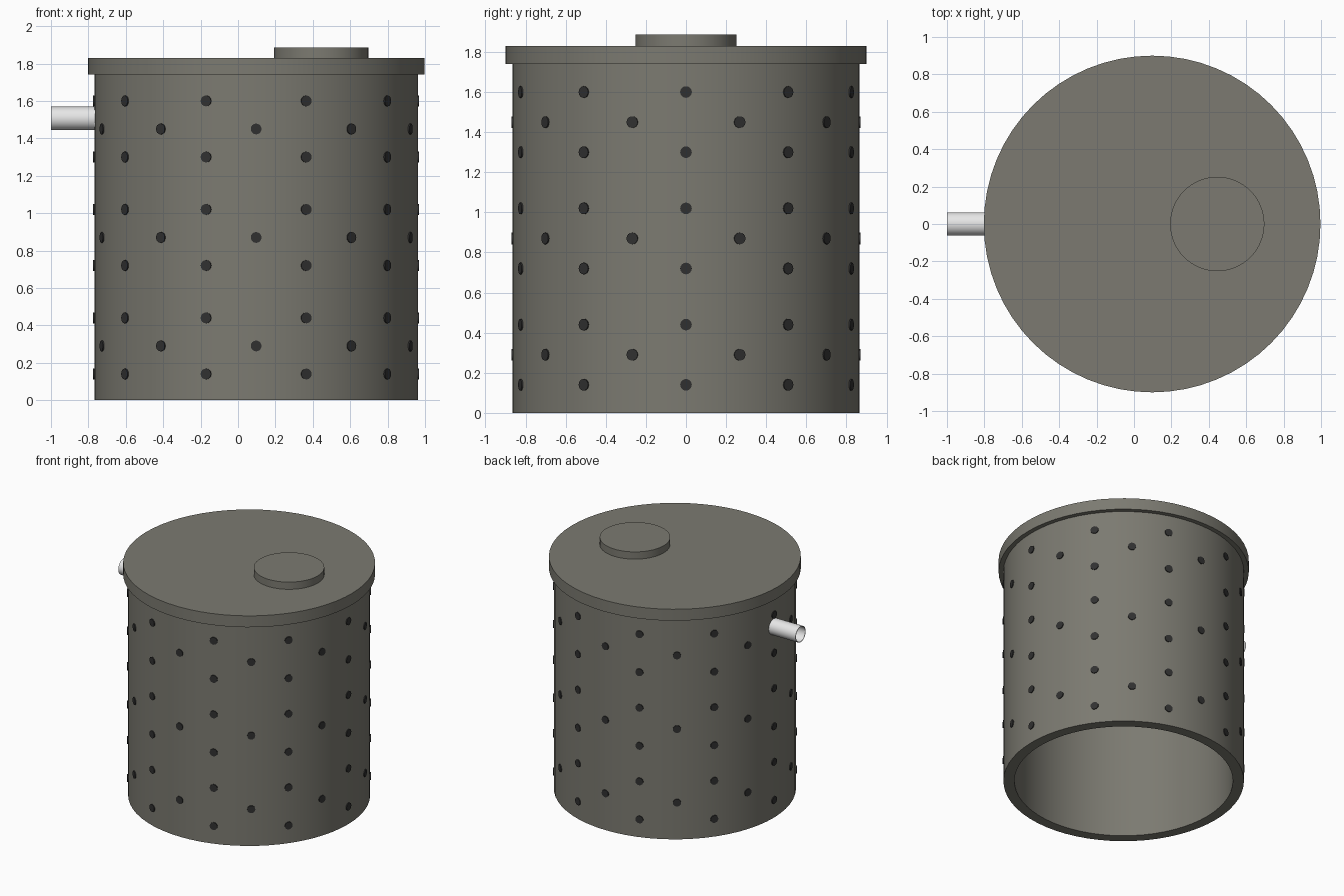
import bpy, bmesh, math
from mathutils import Matrix, Vector

if "Cube" in bpy.data.objects:
    bpy.data.objects.remove(bpy.data.objects["Cube"], do_unlink=True)

CX = 0.097           # tank axis
R_OUT, R_IN = 0.865, 0.786


def material(name, rgb):
    m = bpy.data.materials.new(name)
    m.use_nodes = True
    m.diffuse_color = (*rgb, 1)
    bsdf = next(n for n in m.node_tree.nodes if n.type == 'BSDF_PRINCIPLED')
    bsdf.inputs["Base Color"].default_value = (*rgb, 1)
    return m


concrete = material("concrete grey", (0.20, 0.195, 0.165))
plastic = material("pipe white", (0.80, 0.80, 0.80))
dark = material("hole dark", (0.03, 0.03, 0.03))


def add_object(name, bm, mat):
    bmesh.ops.recalc_face_normals(bm, faces=bm.faces)
    mesh = bpy.data.meshes.new(name)
    bm.to_mesh(mesh)
    bm.free()
    mesh.materials.append(mat)
    ob = bpy.data.objects.new(name, mesh)
    bpy.context.collection.objects.link(ob)
    bpy.ops.object.select_all(action='DESELECT')
    ob.select_set(True)
    bpy.context.view_layer.objects.active = ob
    bpy.ops.object.shade_smooth_by_angle(angle=math.radians(35))
    return ob


def lathe(name, profile, mat, segments, place, closed):
    """Spin an (r, z) profile about z, then place it."""
    bm = bmesh.new()
    verts = [bm.verts.new((r, 0, z)) for r, z in profile]
    pairs = list(zip(verts, verts[1:]))
    if closed:
        pairs.append((verts[-1], verts[0]))
    edges = [bm.edges.new(p) for p in pairs]
    bmesh.ops.spin(bm, geom=verts + edges, axis=(0, 0, 1), cent=(0, 0, 0),
                   angle=math.tau, steps=segments, use_duplicate=False)
    bmesh.ops.remove_doubles(bm, verts=bm.verts, dist=1e-5)
    bmesh.ops.transform(bm, matrix=place, verts=bm.verts)
    return add_object(name, bm, mat)


def tube(name, r_out, r_in, z0, z1, mat, segments, place):
    profile = [(r_out, z0), (r_out, z1), (r_in, z1), (r_in, z0)]
    return lathe(name, profile, mat, segments, place, True)


def disc(name, r, z0, z1, mat, x):
    profile = [(0, z0), (r, z0), (r, z1), (0, z1)]
    return lathe(name, profile, mat, 64, Matrix.Translation((x, 0, 0)), False)


# Tank wall, lid and hatch
tube("tank_wall", R_OUT, R_IN, 0, 1.745, concrete, 64, Matrix.Translation((CX, 0, 0)))
disc("lid", 0.90, 1.74, 1.83, concrete, CX)
disc("hatch_cover", 0.252, 1.825, 1.887, concrete, 0.445)

# Inlet pipe through the left-hand wall in the front elevation
tube("inlet_pipe", 0.0625, 0.058, 0, 0.28, plastic, 32,
     Matrix.Translation((-1, 0, 1.507)) @ Matrix.Rotation(math.pi / 2, 4, 'Y'))

# Drainage holes: three bands, each with a staggered middle row
bm = bmesh.new()
for band in (0.29, 0.87, 1.45):
    for dz, shift in ((-0.15, 0), (0, 0.5), (0.15, 0)):
        for i in range(10):
            a = (i + shift) * math.tau / 10
            out = Vector((math.cos(a), math.sin(a), 0))
            pos = out * (R_OUT - 0.005) + Vector((CX, 0, band + dz))
            place = Matrix.Translation(pos) @ out.to_track_quat('Z', 'Y').to_matrix().to_4x4()
            bmesh.ops.create_cone(bm, cap_ends=True, segments=16, radius1=0.029,
                                  radius2=0.029, depth=0.022, matrix=place)
add_object("drain_holes", bm, dark)
